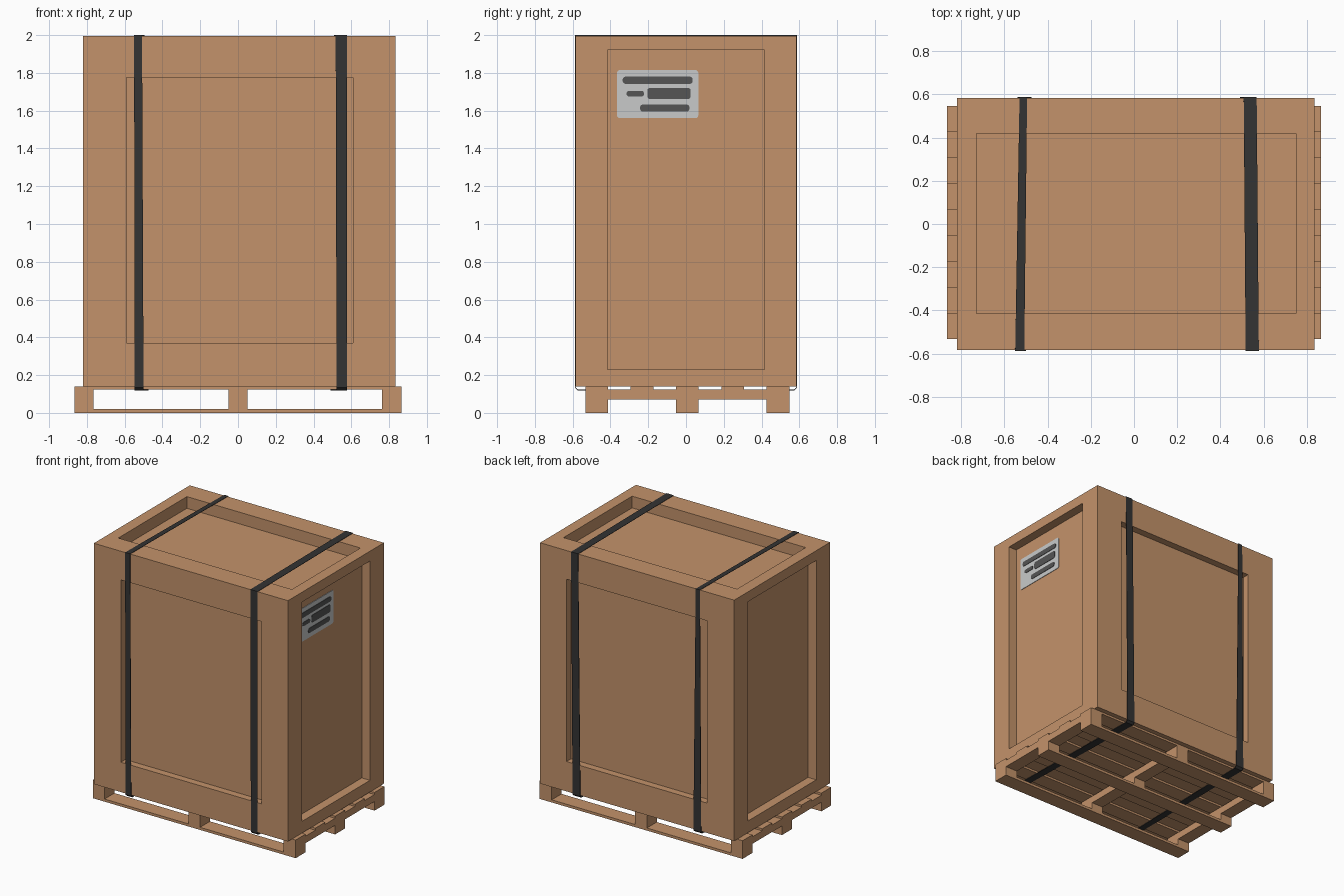
import bpy, bmesh, math
from mathutils import Vector

if "Cube" in bpy.data.objects:
    bpy.data.objects.remove(bpy.data.objects["Cube"])


def material(name, r, g, b):
    m = bpy.data.materials.new(name)
    m.diffuse_color = (r, g, b, 1)
    m.use_nodes = True
    m.node_tree.nodes["Principled BSDF"].inputs["Base Color"].default_value = m.diffuse_color
    return m


CARTON = material("carton_brown", 0.55, 0.29, 0.145)
STRAP = material("strap_black", 0.033, 0.033, 0.033)
PAPER = material("label_grey", 0.58, 0.59, 0.59)
INK = material("ink_grey", 0.09, 0.09, 0.09)


def add_object(name, bm, mat):
    me = bpy.data.meshes.new(name)
    bm.to_mesh(me)
    bm.free()
    me.materials.append(mat)
    ob = bpy.data.objects.new(name, me)
    bpy.context.collection.objects.link(ob)
    return ob


def block(name, x0, x1, y0, y1, z0, z1, mat=CARTON):
    bm = bmesh.new()
    bmesh.ops.create_cube(bm, size=1)
    for v in bm.verts:
        v.co = ((x0 + x1) / 2 + v.co.x * (x1 - x0),
                (y0 + y1) / 2 + v.co.y * (y1 - y0),
                (z0 + z1) / 2 + v.co.z * (z1 - z0))
    return add_object(name, bm, mat)


# Crate: a box whose top and four sides each hold a recessed panel
LO, HI = (-0.82, -0.584, 0.14), (0.835, 0.584, 1.996)


def recessed_side(bm, axis, side, inner, depth):
    a, b = [i for i in range(3) if i != axis]
    level = HI[axis] if side > 0 else LO[axis]

    def ring(a0, a1, b0, b1, w):
        out = []
        for u, v in ((a0, b0), (a1, b0), (a1, b1), (a0, b1)):
            p = Vector((0, 0, 0))
            p[axis], p[a], p[b] = w, u, v
            out.append(bm.verts.new(p))
        return out

    rings = [ring(LO[a], HI[a], LO[b], HI[b], level),
             ring(*inner, level),
             ring(*inner, level - side * depth)]
    for r, s in zip(rings, rings[1:]):
        for i in range(4):
            j = (i + 1) % 4
            bm.faces.new((r[i], r[j], s[j], s[i]))
    bm.faces.new(rings[2])


bm = bmesh.new()
for side in (-1, 1):
    recessed_side(bm, 1, side, (-0.59, 0.61, 0.37, 1.775), 0.055)
    recessed_side(bm, 0, side, (-0.415, 0.415, 0.23, 1.92), 0.07)
recessed_side(bm, 2, 1, (-0.73, 0.75, -0.415, 0.42), 0.09)
bm.faces.new([bm.verts.new((x, y, LO[2])) for x, y in
              ((LO[0], LO[1]), (LO[0], HI[1]), (HI[0], HI[1]), (HI[0], LO[1]))])
bmesh.ops.remove_doubles(bm, verts=bm.verts, dist=0.0005)
bmesh.ops.recalc_face_normals(bm, faces=bm.faces)
add_object("crate", bm, CARTON)

# Pallet: deck boards, cross bearers, blocks and runners
END = 0.865
BEARERS = ((-END, -0.765), (-0.05, 0.05), (0.762, END))
for i in range(5):
    y = -0.533 + 0.24 * i
    block(f"deck_board_{i + 1}", -END, END, y, y + 0.12, 0.124, 0.14)
for i, (x0, x1) in enumerate(BEARERS):
    block(f"cross_bearer_{i + 1}", x0, x1, -0.533, 0.547, 0.07, 0.124)
for j in range(3):
    y = -0.533 + 0.48 * j
    block(f"runner_{j + 1}", -END, END, y, y + 0.12, 0, 0.02)
    for i, (x0, x1) in enumerate(BEARERS):
        block(f"pallet_block_{j + 1}_{i + 1}", x0, x1, y, y + 0.12, 0.02, 0.07)


# Straps: thin closed bands around crate and deck, slightly skewed
def strap(name, top_front, bottom_front, bottom_back, top_back):
    stations = [(-0.587, 1.998, top_front), (-0.587, 0.135, bottom_front),
                (-0.572, 0.121, bottom_front), (0.572, 0.121, bottom_back),
                (0.587, 0.135, bottom_back), (0.587, 1.998, top_back)]
    bm = bmesh.new()
    rows = [[bm.verts.new((x, y, z)) for x in xs] for y, z, xs in stations]
    for i, r in enumerate(rows):
        s = rows[(i + 1) % len(rows)]
        bm.faces.new((r[0], r[1], s[1], s[0]))
    ob = add_object(name, bm, STRAP)
    mod = ob.modifiers.new("thickness", 'SOLIDIFY')
    mod.thickness = 0.004
    mod.offset = 0


strap("left_strap", (-0.55, -0.508), (-0.547, -0.50), (-0.54, -0.475), (-0.53, -0.495))
strap("right_strap", (0.517, 0.578), (0.522, 0.578), (0.49, 0.555), (0.508, 0.568))


# Shipping label on the right panel, with plain ink bars
def plate(name, y0, y1, z0, z1, radius, x0, x1, mat):
    bm = bmesh.new()
    corners = ((y1 - radius, z1 - radius), (y0 + radius, z1 - radius),
               (y0 + radius, z0 + radius), (y1 - radius, z0 + radius))
    verts = []
    for q, (cy, cz) in enumerate(corners):
        for k in range(5):
            t = math.radians(90 * q + 22.5 * k)
            verts.append(bm.verts.new((x0, cy + radius * math.cos(t),
                                       cz + radius * math.sin(t))))
    face = bm.faces.new(verts)
    ext = bmesh.ops.extrude_face_region(bm, geom=[face])
    for v in ext["geom"]:
        if isinstance(v, bmesh.types.BMVert):
            v.co.x = x1
    bmesh.ops.recalc_face_normals(bm, faces=bm.faces)
    return add_object(name, bm, mat)


PANEL = HI[0] - 0.07
plate("label", -0.365, 0.065, 1.56, 1.815, 0.015, PANEL - 0.002, PANEL + 0.004, PAPER)
bars = ((-0.335, 0.035, 1.742, 1.78), (-0.315, -0.222, 1.675, 1.705),
        (-0.205, 0.025, 1.662, 1.72), (-0.243, 0.018, 1.595, 1.632))
for i, b in enumerate(bars):
    plate(f"ink_bar_{i + 1}", *b, 0.014, PANEL + 0.002, PANEL + 0.007, INK)
